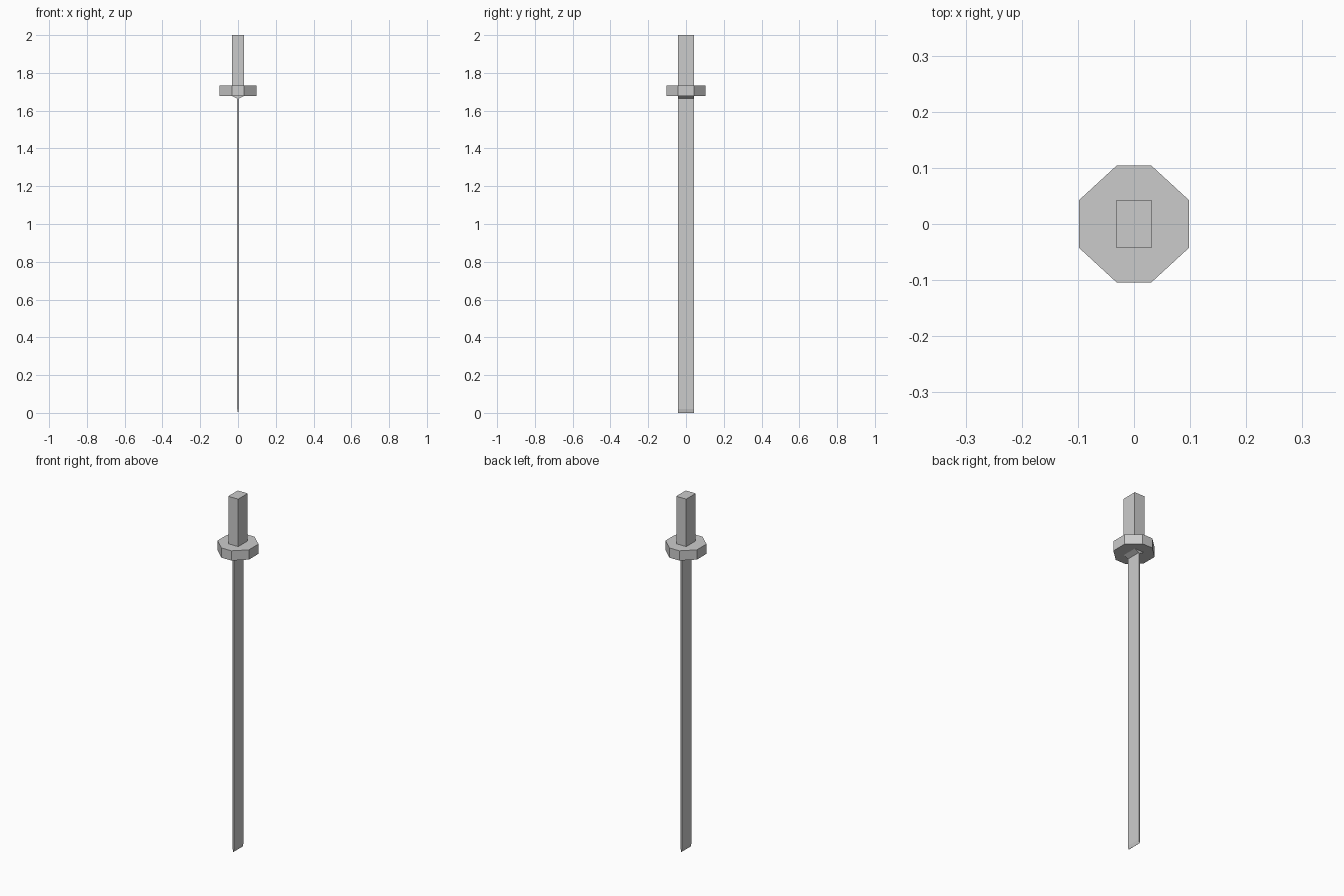
import bpy
import bmesh

if "Cube" in bpy.data.objects:
    bpy.data.objects.remove(bpy.data.objects["Cube"])

HX, HY = 0.031, 0.0425   # grip half width and half depth
GX, GY = 0.098, 0.104    # guard half width and half depth
BX = 0.0045              # blade half thickness


def rect(hx, hy):
    return [(-hx, -hy), (hx, -hy), (hx, hy), (-hx, hy)]


def loft(name, sections):
    """Join stacked (z, outline) sections into a closed flat-faced solid."""
    bm = bmesh.new()
    rings = [[bm.verts.new((x, y, z)) for x, y in pts] for z, pts in sections]
    n = len(rings[0])
    for a, b in zip(rings, rings[1:]):
        for i in range(n):
            j = (i + 1) % n
            bm.faces.new((a[i], a[j], b[j], b[i]))
    bm.faces.new(rings[0][::-1])
    bm.faces.new(rings[-1])
    bmesh.ops.remove_doubles(bm, verts=bm.verts, dist=1e-6)
    bmesh.ops.recalc_face_normals(bm, faces=bm.faces)
    mesh = bpy.data.meshes.new(name)
    bm.to_mesh(mesh)
    bm.free()
    obj = bpy.data.objects.new(name, mesh)
    bpy.context.collection.objects.link(obj)
    return obj


# Square grip
loft("grip", [(1.73, rect(HX, HY)), (2.0, rect(HX, HY))])

# Eight-sided guard
octagon = [(-HX, -GY), (HX, -GY), (GX, -HY), (GX, HY),
           (HX, GY), (-HX, GY), (-GX, HY), (-GX, -HY)]
loft("guard", [(1.677, octagon), (1.732, octagon)])

# Blade with chisel tip, flaring into a collar under the guard
loft("blade", [(0.0, rect(0.0005, HY)), (0.02, rect(BX, HY)),
               (1.664, rect(BX, HY)), (1.677, rect(HX, HY))])
